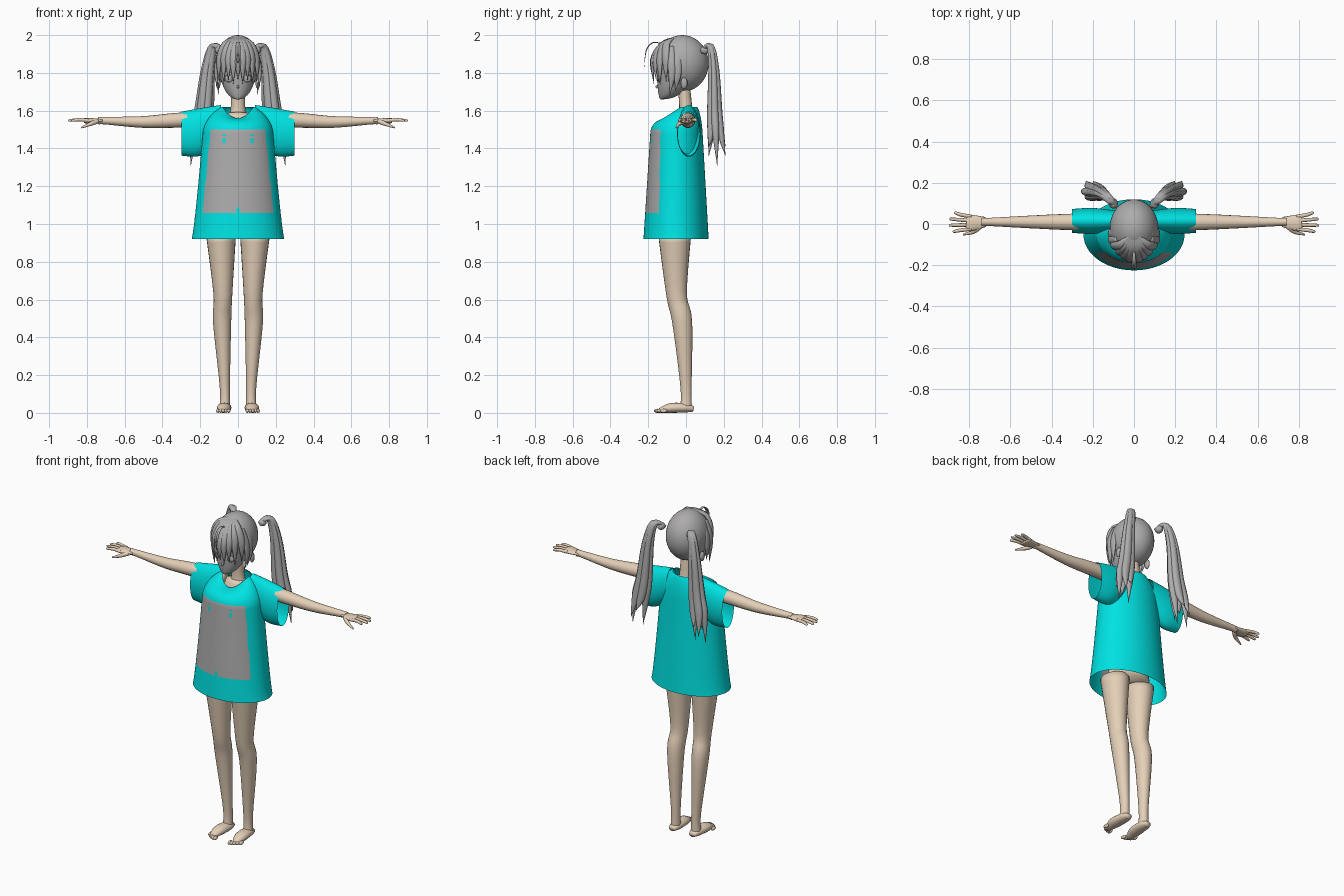
import bpy
import bmesh
from math import sin, cos, sqrt, tau
from mathutils import Vector, Matrix

cube = bpy.data.objects.get("Cube")
if cube:
    bpy.data.objects.remove(cube, do_unlink=True)


def material(name, *color):
    mat = bpy.data.materials.new(name)
    mat.use_nodes = True
    mat.diffuse_color = (*color, 1)
    shader = mat.node_tree.nodes["Principled BSDF"]
    shader.inputs["Base Color"].default_value = (*color, 1)
    return mat


SKIN = material("warm skin", .78, .63, .48)
CYAN = material("cyan cloth", 0, .76, .76)
GREY = material("neutral grey", .42, .41, .41)
X_AXIS = Vector.Fill(3, 0) + Vector((1, 0, 0))
Y_AXIS = Vector((0, 1, 0))
Z_AXIS = Vector((0, 0, 1))


def mix(start, end, factor):
    return start + (end - start) * factor


def finish(name, bm, materials, mirror=False):
    """Turn a bmesh into a smooth object, optionally mirrored left to right."""
    bmesh.ops.recalc_face_normals(bm, faces=bm.faces[:])
    mesh = bpy.data.meshes.new(name)
    bm.to_mesh(mesh)
    bm.free()
    for mat in materials:
        mesh.materials.append(mat)
    for polygon in mesh.polygons:
        polygon.use_smooth = True
    part = bpy.data.objects.new(name, mesh)
    bpy.context.collection.objects.link(part)
    if mirror:
        part.modifiers.new("Mirror", "MIRROR").use_mirror_merge = False


def spline(points, steps):
    """Catmull-Rom interpolation of the key points."""
    keys = [Vector(p) for p in (points[0], *points, points[-1])]
    result = []
    for before, here, there, after in zip(keys, keys[1:], keys[2:], keys[3:]):
        leave, arrive = (there - before) / 2, (after - here) / 2
        for step in range(steps):
            t = step / steps
            bend = (here - there) * 2 + leave + arrive
            result.append(here + leave * t + (there - here - leave - bend) * t * t
                          + bend * t * t * t)
    return result + [keys[-1]]


def loft(rings, cap):
    """Bridge rings of points into a skin."""
    bm = bmesh.new()
    loops = [[bm.verts.new(point) for point in ring] for ring in rings]
    for low, high in zip(loops, loops[1:]):
        for i in range(len(low)):
            bm.faces.new((low[i - 1], low[i], high[i], high[i - 1]))
    if cap:
        bm.faces.new(loops[0])
        bm.faces.new(loops[-1])
    return bm


def tube(name, points, mat, side, flat=1, axis=None, sides=16, steps=5, cap=True, mirror=False):
    """Sweep an ellipse along (x, y, z, radius) points; flat scales its second radius."""
    rows = spline(points, steps)
    rings = []
    for i, row in enumerate(rows):
        center = row.xyz
        ahead, behind = rows[min(i + 1, len(rows) - 1)], rows[max(i - 1, 0)]
        along = axis or (ahead.xyz - behind.xyz).normalized()
        across = (side - along * side.dot(along)).normalized()
        up = along.cross(across)
        radius = max(row.w, .001)
        angles = [tau * k / sides for k in range(sides)]
        rings.append([center + (across * cos(a) + up * sin(a) * flat) * radius for a in angles])
    finish(name, loft(rings, cap), [mat], mirror)


def ball(name, center, size, mat, mirror=False, segments=16):
    bm = bmesh.new()
    place = Matrix.Translation(center) @ Matrix.Diagonal((*size, 1))
    bmesh.ops.create_uvsphere(bm, u_segments=segments, v_segments=segments // 2,
                              radius=1, matrix=place)
    finish(name, bm, [mat], mirror)


# Loose shirt: flares to the hem and rounds over the shoulders to a low front neckline
def shirt_ring(level, sides=180):
    shoulder = max(0, level - .8) / .2
    rounding = sqrt(1 - (.88 * shoulder) ** 2)
    width = mix(.245, .175, level ** .8) * rounding
    front = mix(-.225, -.18, level) * rounding
    back = mix(.12, .08, level) * rounding ** .4
    ring = []
    for k in range(sides):
        c, s = cos(tau * k / sides), sin(tau * k / sides)
        dip = .06 * shoulder ** 2 * max(0, -s) ** 2
        ring.append((width * c, mix(front, back, (s + 1) / 2), mix(.92, 1.62, level) - dip))
    return ring


ROWS = 90
shirt = loft([shirt_ring(1 - (1 - row / ROWS) ** 1.3) for row in range(ROWS + 1)], cap=False)

# Tapered front print with two dotted marks and a hem notch
for face in shirt.faces:
    x, y, z = face.calc_center_median()
    x = abs(x)
    panel = y < -.06 and 1.06 < z < 1.5 and x < mix(.187, .145, (z - 1.06) / .44)
    mark = abs(x - .073) < .01 and (abs(z - 1.44) < .013 or abs(z - 1.47) < .006)
    notch = x < .01 and z < 1.085
    face.material_index = int(panel and not mark and not notch)
finish("shirt_body", shirt, [CYAN, GREY])
tube("sleeves", [(.09, .015, 1.53, .05), (.2, .015, 1.487, .063), (.3, .015, 1.478, .058)],
     CYAN, Y_AXIS, flat=2, axis=X_AXIS, sides=36, cap=False, mirror=True)

# Torso under the shirt, and neck
tube("torso", [(0, -.05, .95, .14), (0, -.04, 1.2, .1), (0, -.04, 1.4, .11), (0, 0, 1.58, .07)],
     SKIN, X_AXIS, flat=.7, sides=24)
tube("neck", [(0, 0, 1.54, .06), (0, 0, 1.6, .04), (0, -.01, 1.72, .036)],
     SKIN, X_AXIS, flat=.9)

# Legs, feet and toes
tube("legs", [(.09, -.06, .95, .08), (.08, -.05, .63, .05), (.084, -.02, .48, .048),
              (.07, 0, .14, .027), (.07, 0, .03, .028)],
     SKIN, X_AXIS, flat=1.1, sides=24, mirror=True)
tube("feet", [(.07, .04, .02, .02), (.07, 0, .026, .034), (.075, -.08, .026, .037),
              (.078, -.14, .012, .018)], SKIN, X_AXIS, flat=.7, mirror=True)
for i in range(5):
    ball("toe", (.05 + i * .014, -.15 + i * i * .002, .011), (.01, .02, .011), SKIN, True, 12)

# Arms, palms, fingers and thumbs
tube("arms", [(.1, .01, 1.55, .04), (.3, .01, 1.55, .04), (.5, .01, 1.54, .031),
              (.7, .01, 1.547, .02), (.74, .01, 1.547, .02)], SKIN, Y_AXIS, mirror=True)
tube("palms", [(.72, .01, 1.547, .024), (.79, .005, 1.547, .04), (.815, .005, 1.547, .036)],
     SKIN, Y_AXIS, flat=.36, mirror=True)
for i in range(4):
    reach = .9 - .01 * (i - 1.4) ** 2
    root = mix(-.024, .036, i / 3)
    tube("finger", [(.79, root, 1.548, .009), (.84, root * 1.25, 1.552, .009),
                    (reach - .008, root * 1.5, 1.548, .007), (reach, root * 1.5, 1.547, .003)],
         SKIN, Y_AXIS, sides=10, mirror=True)
tube("thumb", [(.745, -.01, 1.544, .013), (.78, -.037, 1.53, .011), (.83, -.052, 1.51, .004)],
     SKIN, Y_AXIS, sides=10, mirror=True)


# Face: elliptical front outline narrowing to the chin
def face_row(level):
    bulge = sqrt(level * (2 - level))
    radius = mix(.005, .1, bulge)
    return (0, mix(-.135, -.155, bulge) + radius * 1.05, mix(1.66, 1.85, level), radius)


tube("face", [face_row((i / 12) ** 2) for i in range(13)], GREY, X_AXIS,
     flat=1.05, axis=Z_AXIS, sides=32, steps=2)
ball("nose", (0, -.153, 1.727), (.006, .008, .009), GREY)
ball("lips", (0, -.142, 1.697), (.014, .005, .004), GREY)
ball("eyes", (.047, -.141, 1.77), (.024, .008, .02), GREY, mirror=True)
ball("ears", (.105, -.01, 1.745), (.012, .018, .03), GREY, mirror=True)

# Hair cap, fringe, side locks and a pair of stray locks
ball("hair_cap", (0, -.02, 1.85), (.118, .14, .15), GREY, segments=40)
for i in range(-4, 5):
    x = i / 40
    curve = 7 * x * x
    tip = 1.765 - .02 * (i % 2) - abs(x) / 10
    tube("fringe_lock", [(x * .2, -.06, 1.985, .008), (x * .7, curve / 3 - .125, 1.955, .02),
                         (x, curve - .178, 1.87, .021), (x, curve - .175, tip, 0)],
         GREY, Vector((1, 14 * x, 0)), flat=.6, sides=10)
for y in (-.075, -.045):
    tube("side_lock", [(.085, y, 1.94, .012), (.111, y, 1.86, .022), (.115, y, 1.78, .018),
                       (.1, y - .012, 1.74 + y * .8, 0)],
         GREY, Y_AXIS, flat=.5, sides=10, mirror=True)
tube("stray_locks", [(0, -.13, 1.955, .006), (.003, -.175, 1.96, .007), (.006, -.21, 1.92, .007),
                     (.006, -.222, 1.825, 0)], GREY, X_AXIS, flat=.4, sides=8, mirror=True)

# Twin ponytails: a tie and a ring of strands that spread and taper
ball("hair_ties", (.1, .1, 1.92), (.022, .025, .022), GREY, mirror=True)
SPINE = [(.085, .085, 1.915, .012), (.128, .128, 1.942, .016), (.158, .147, 1.82, .02),
         (.18, .152, 1.6, .026), (.2, .158, 1.48, .023)]
for i in range(6):
    dx, dy = .035 * cos(tau * i / 6), .03 * sin(tau * i / 6)
    tip = (.215 + dx, .165 + dy * 1.7, 1.31 + .05 * (i % 3), 0)
    strand = [(x + dx * k / 4, y + dy * k / 4, z, r) for k, (x, y, z, r) in enumerate(SPINE)]
    tube("ponytail_strand", strand + [tip], GREY, X_AXIS, flat=.8, sides=12, mirror=True)
